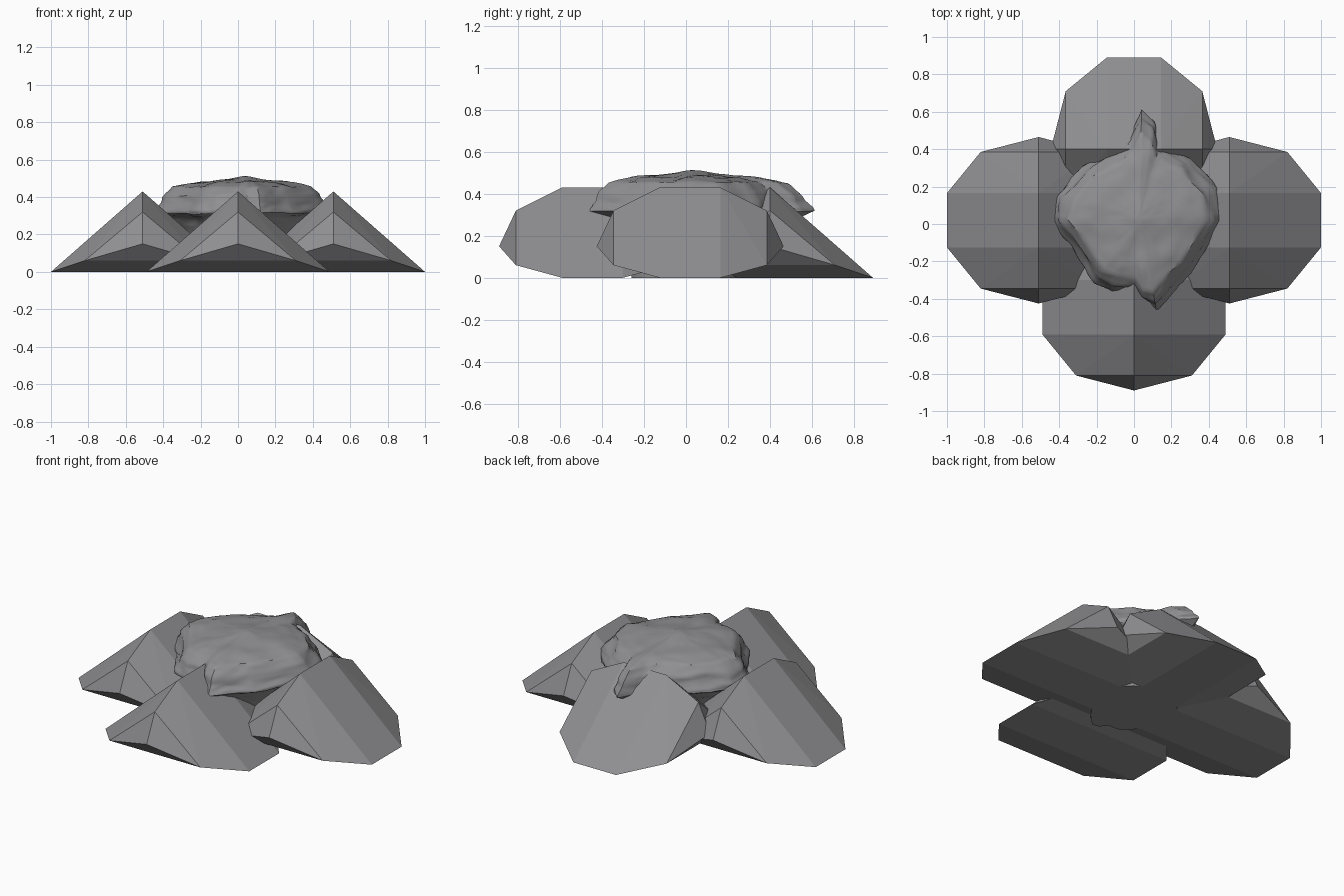
import bpy, bmesh, math
from mathutils import Vector, noise

if "Cube" in bpy.data.objects:
    bpy.data.objects.remove(bpy.data.objects["Cube"])

stone = bpy.data.materials.new("grey stone")
stone.diffuse_color = (0.28, 0.28, 0.29, 1)
stone.use_nodes = True
stone.node_tree.nodes["Principled BSDF"].inputs["Base Color"].default_value = stone.diffuse_color


def finish(bm, name):
    bmesh.ops.recalc_face_normals(bm, faces=bm.faces[:])
    me = bpy.data.meshes.new(name)
    bm.to_mesh(me)
    bm.free()
    me.materials.append(stone)
    ob = bpy.data.objects.new(name, me)
    bpy.context.collection.objects.link(ob)
    return ob


# Faceted wedge rock: ridge along y, mirrored in x and y, wrapped in a hull
def wedge_rock(name, x, y, turn=0):
    bm = bmesh.new()
    for s in (-1, 1):
        for px, py, pz in [(0, .145, .43), (0, .365, .32), (0, .445, .15)]:
            bm.verts.new((px, s * py, pz))
        for m in (-1, 1):
            for px, py, pz in [(.49, .145, 0), (.31, .365, .06)]:
                bm.verts.new((m * px, s * py, pz))
    bmesh.ops.convex_hull(bm, input=bm.verts[:])
    bmesh.ops.dissolve_limit(bm, angle_limit=math.radians(1),
                             verts=bm.verts[:], edges=bm.edges[:])
    ob = finish(bm, name)
    ob.location = (x, y, 0)
    ob.rotation_euler.z = turn


wedge_rock("left_rock", -.51, .02)
wedge_rock("right_rock", .51, .02)
wedge_rock("front_rock", 0, -.445)
wedge_rock("back_rock", 0, .40, math.pi / 2)

# Craggy middle boulder: diamond outline stacked in rings, roughened by noise
outline = [(.48, .02), (.44, .2), (.3, .35), (.14, .43), (.11, .54), (.04, .60),
           (-.02, .48), (-.1, .41), (-.27, .31), (-.41, .15), (-.44, .02),
           (-.28, -.2), (-.21, -.31), (-.12, -.36), (0, -.37), (.05, -.44),
           (.12, -.46), (.2, -.37), (.3, -.26)]
levels = [(0, .60), (.08, .63), (.17, .69), (.24, .80), (.29, .90), (.315, 1.0), (.33, 1.0),
          (.36, .96), (.41, .90), (.455, .80), (.475, .62), (.49, .35), (.505, .08)]
centre = Vector((.03, .03, 0))
PER_EDGE, PER_LEVEL = 5, 4

plan = []
for i, p in enumerate(outline):
    a, b = Vector((*p, 0)), Vector((*outline[(i + 1) % len(outline)], 0))
    plan += [a.lerp(b, k / PER_EDGE) - centre for k in range(PER_EDGE)]
profile = []
for (z0, s0), (z1, s1) in zip(levels, levels[1:]):
    for k in range(PER_LEVEL):
        t = k / PER_LEVEL
        profile.append((z0 + (z1 - z0) * t, s0 + (s1 - s0) * t))
profile.append(levels[-1])


def boulder_point(d, z, s):
    p = centre + d * s + Vector((0, 0, z))
    # Crags on the flanks, gentle bumps on the top
    crag = noise.fractal(Vector((p.x * 6, p.y * 6, p.z * 16)), 0.8, 2.1, 4)
    bump = noise.fractal(p * 8 + Vector((5, 3, 1)), 1.0, 2.0, 3)
    p += d.normalized() * crag * .014 * min(1, s * 1.4)
    if z > .3:
        p.z += bump * .008
    p.z = max(0, p.z)
    return p


bm = bmesh.new()
rings = [[bm.verts.new(boulder_point(d, z, s)) for d in plan] for z, s in profile]
n = len(plan)
for lo, hi in zip(rings, rings[1:]):
    for i in range(n):
        j = (i + 1) % n
        bm.faces.new((lo[i], lo[j], hi[j], hi[i]))
bm.faces.new(rings[0][::-1])
top = bm.verts.new((.03, .03, .513))
for i in range(n):
    bm.faces.new((rings[-1][i], rings[-1][(i + 1) % n], top))
boulder = finish(bm, "middle_boulder")
bpy.context.view_layer.objects.active = boulder
boulder.select_set(True)
bpy.ops.object.shade_smooth_by_angle(angle=math.radians(40))
